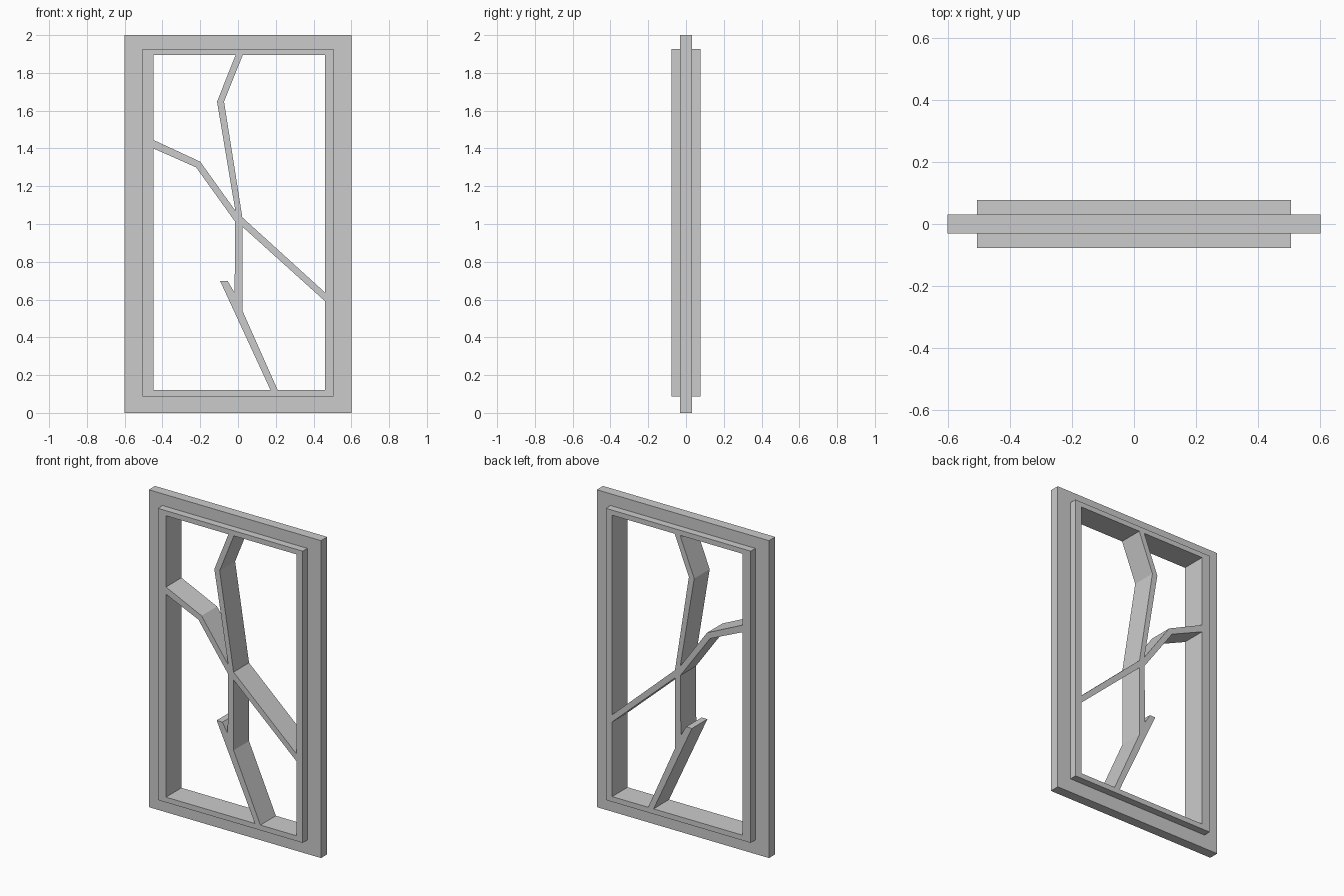
import bpy, bmesh

if "Cube" in bpy.data.objects:
    bpy.data.objects.remove(bpy.data.objects["Cube"])


def add_object(name, bm):
    bmesh.ops.recalc_face_normals(bm, faces=bm.faces)
    mesh = bpy.data.meshes.new(name)
    bm.to_mesh(mesh)
    bm.free()
    obj = bpy.data.objects.new(name, mesh)
    bpy.context.collection.objects.link(obj)
    return obj


def corners(x0, x1, z0, z1):
    return [(x0, z0), (x1, z0), (x1, z1), (x0, z1)]


def frame(name, outer, inner, half_depth):
    """Rectangular ring: a four-loop section swept round the opening."""
    bm = bmesh.new()
    section = [(outer, -half_depth), (inner, -half_depth),
               (inner, half_depth), (outer, half_depth)]
    loops = [[bm.verts.new((x, y, z)) for x, z in corners(*rect)]
             for rect, y in section]
    for a, b in zip(loops, loops[1:] + loops[:1]):
        for i in range(4):
            j = (i + 1) % 4
            bm.faces.new((a[i], a[j], b[j], b[i]))
    return add_object(name, bm)


def prism(name, outline, half_depth):
    """Front outline (x, z) extruded through the depth."""
    bm = bmesh.new()
    face = bm.faces.new([bm.verts.new((x, -half_depth, z)) for x, z in outline])
    ext = bmesh.ops.extrude_face_region(bm, geom=[face], use_keep_orig=True)
    verts = [v for v in ext["geom"] if isinstance(v, bmesh.types.BMVert)]
    bmesh.ops.translate(bm, verts=verts, vec=(0, 2 * half_depth, 0))
    return add_object(name, bm)


SASH = (-0.505, 0.505, 0.088, 1.926)
OPENING = (-0.448, 0.461, 0.121, 1.894)
DEPTH = 0.077

# Thin outer border and deeper inner frame
frame("outer_frame", (-0.6, 0.6, 0.0, 2.0), SASH, 0.031)
frame("inner_frame", SASH, OPENING, DEPTH)

# Branching bars, one outline running clockwise from the top
left, right, bottom, top = OPENING
branches = [
    (-0.013, top), (0.025, top),                       # top branch
    (-0.074, 1.648), (0.023, 1.035),
    (right, 0.637), (right, 0.591), (0.023, 0.986),    # right branch
    (0.023, 0.542), (0.210, bottom), (0.172, bottom),  # lower branch
    (-0.095, 0.699), (-0.055, 0.699), (-0.018, 0.636), # thorn
    (-0.015, 1.012),
    (-0.222, 1.300), (left, 1.400), (left, 1.445),     # left branch
    (-0.200, 1.330), (-0.014, 1.070),
    (-0.111, 1.648),
]
prism("branch_bars", branches, DEPTH)
